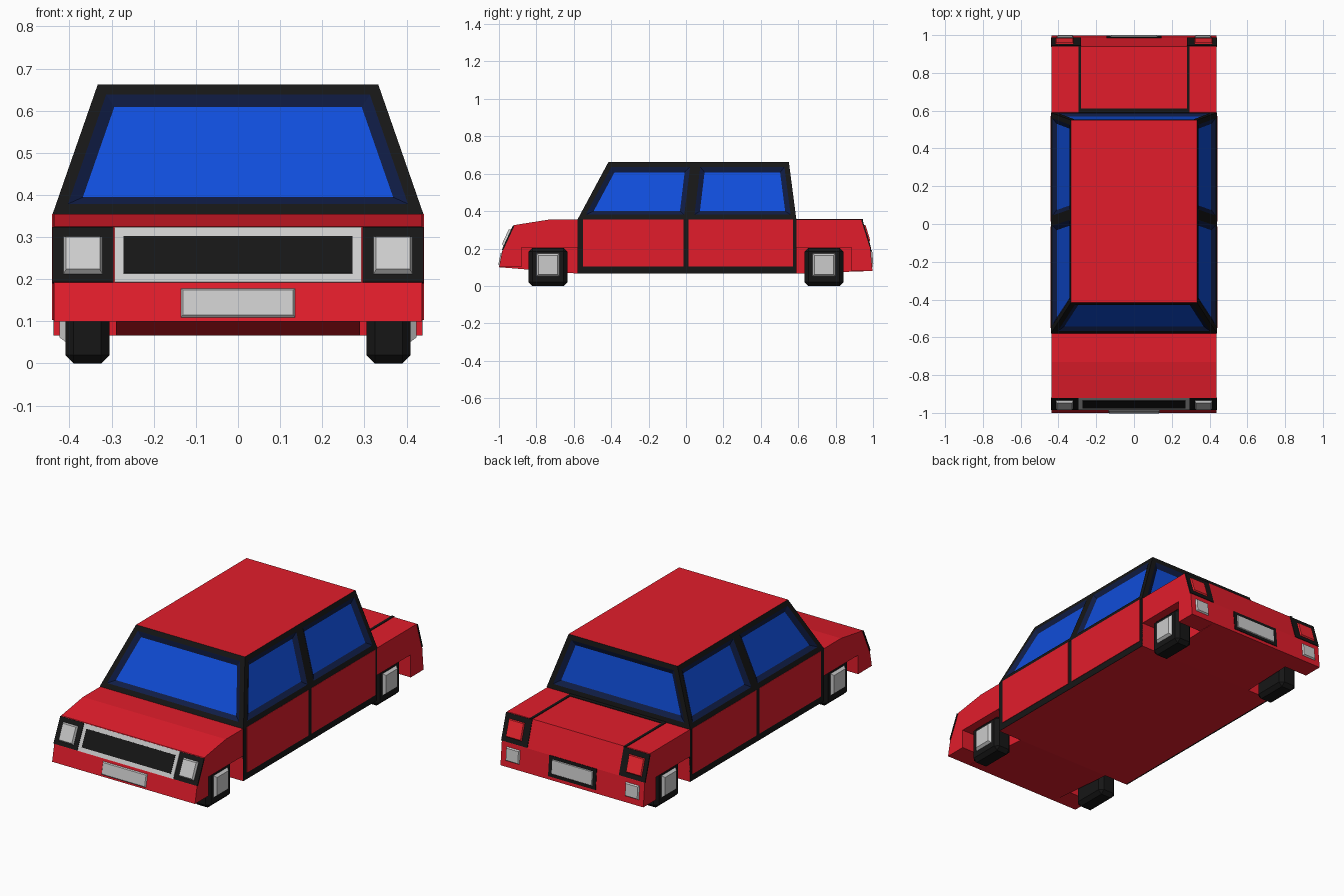
import bpy, bmesh
from mathutils import Vector

if "Cube" in bpy.data.objects:
    bpy.data.objects.remove(bpy.data.objects["Cube"])


def material(name, rgb):
    m = bpy.data.materials.new(name)
    m.diffuse_color = (*rgb, 1)
    m.use_nodes = True
    m.node_tree.nodes["Principled BSDF"].inputs["Base Color"].default_value = m.diffuse_color
    return m


RED = material("red_paint", (0.76, 0.012, 0.024))
BLACK = material("black_trim", (0.008, 0.008, 0.008))
BLUE = material("blue_glass", (0.005, 0.075, 0.70))
NAVY = material("dark_glass_edge", (0.005, 0.012, 0.06))
LAMP = material("red_lamp", (0.9, 0.02, 0.03))


def finish(name, bm, *mats):
    bmesh.ops.recalc_face_normals(bm, faces=bm.faces)
    me = bpy.data.meshes.new(name)
    bm.to_mesh(me)
    bm.free()
    ob = bpy.data.objects.new(name, me)
    bpy.context.collection.objects.link(ob)
    for m in mats:
        if m:
            me.materials.append(m)
    return ob


def prism(bm, bottom, top):
    """Solid between two matching rings of points."""
    a = [bm.verts.new(p) for p in bottom]
    b = [bm.verts.new(p) for p in top]
    n = len(a)
    bm.faces.new(a[::-1])
    bm.faces.new(b)
    for i in range(n):
        j = (i + 1) % n
        bm.faces.new((a[i], a[j], b[j], b[i]))


def extrude_x(name, profile, x0, x1, mat):
    bm = bmesh.new()
    prism(bm, [(x0, y, z) for y, z in profile], [(x1, y, z) for y, z in profile])
    return finish(name, bm, mat)


def box(name, lo, hi, mat):
    rect = [(lo[1], lo[2]), (hi[1], lo[2]), (hi[1], hi[2]), (lo[1], hi[2])]
    return extrude_x(name, rect, lo[0], hi[0], mat)


def plate(name, low, high, xs, zs, lift, edge, mat):
    """Chamfered plate lying on the sloped face through low and high (y, z)."""
    d = Vector((0, high[0] - low[0], high[1] - low[1]))
    up = d.normalized()
    out = Vector((0, -up.z, up.y)) if low[0] < 0 else Vector((0, up.z, -up.y))

    def corner(x, z, off):
        p = Vector((x, low[0], low[1])) + d * ((z - low[1]) / d.z)
        return p + out * off

    def ring(e, off):
        (a, b), (c, f) = xs, zs
        return [corner(x, z, off) for x, z in
                ((a + e, c + e), (b - e, c + e), (b - e, f - e), (a + e, f - e))]

    bm = bmesh.new()
    prism(bm, ring(0, -0.004), ring(edge, lift))
    return finish(name, bm, mat)


# Body: full profile in the middle, side slabs with wheel wells
FRONT = [(-1, 0.10), (-0.982, 0.19), (-0.92, 0.325), (-0.73, 0.355)]
REAR = [(0.94, 0.355), (0.985, 0.21), (0.997, 0.08)]
SILL = [(0.59, 0.066), (-0.58, 0.066)]
WELL_R = [(0.885, 0.08), (0.885, 0.205), (0.59, 0.205)]
WELL_F = [(-0.58, 0.205), (-0.88, 0.205), (-0.88, 0.10)]
extrude_x("body_core", FRONT + REAR + SILL, -0.29, 0.29, RED)
for s in (-1, 1):
    extrude_x("body_side", FRONT + REAR + WELL_R + SILL + WELL_F, s * 0.29, s * 0.437, RED)

# Cabin: tapered frame, recessed windows, red roof
Z0, Z1 = 0.355, 0.662
base = [(-0.44, -0.58), (0.44, -0.58), (0.44, 0.015), (0.44, 0.59), (-0.44, 0.59), (-0.44, 0.015)]
roof = [(-0.333, -0.415), (0.333, -0.415), (0.333, 0.052), (0.333, 0.55), (-0.333, 0.55), (-0.333, 0.052)]
bm = bmesh.new()
prism(bm, [(x, y, Z0) for x, y in base], [(x, y, Z1) for x, y in roof])
bmesh.ops.recalc_face_normals(bm, faces=bm.faces)
panes = [f for f in bm.faces if abs(f.normal.z) < 0.9]
for f in bm.faces:
    f.material_index = 1 if f.normal.z > 0.9 else 0
bmesh.ops.inset_individual(bm, faces=panes, thickness=0.027, use_even_offset=True)
rim = bmesh.ops.inset_individual(bm, faces=panes, thickness=0.026, depth=-0.015, use_even_offset=True)
for f in rim["faces"]:
    f.material_index = 2
for f in panes:
    f.material_index = 3
finish("cabin", bm, BLACK, RED, NAVY, BLUE)

# Doors on black side trim
for s in (-1, 1):
    box("door_trim", (s * 0.43, -0.58, 0.066), (s * 0.4385, 0.59, 0.357), BLACK)
    box("front_door", (s * 0.43, -0.55, 0.103), (s * 0.441, -0.014, 0.355), RED)
    box("rear_door", (s * 0.43, 0.014, 0.103), (s * 0.441, 0.572, 0.355), RED)

# Wheels with square hubs
for s in (-1, 1):
    for y in (-0.738, 0.738):
        w = box("wheel", (s * 0.305, y - 0.104, 0), (s * 0.41, y + 0.104, 0.204), BLACK)
        b = w.modifiers.new("chamfer", "BEVEL")
        b.width, b.segments = 0.02, 1
        bm = bmesh.new()
        rings = [[(s * x, y + i * h, 0.112 + k * h) for i, k in ((-1, -1), (1, -1), (1, 1), (-1, 1))]
                 for x, h in ((0.40, 0.068), (0.424, 0.05))]
        prism(bm, *rings)
        finish("hub", bm, None)

# Front: grille, headlights, number plate
face = FRONT[1:3]
plate("grille_frame", *face, (-0.293, 0.293), (0.192, 0.322), 0.004, 0, None)
plate("grille", *face, (-0.272, 0.272), (0.212, 0.30), 0.006, 0, BLACK)
plate("front_plate", *FRONT[:2], (-0.139, 0.139), (0.106, 0.181), 0.006, 0.008, None)

# Rear: tail panel plate
tail_low, tail_high = REAR[1], REAR[0]
bump_low, bump_high = REAR[2], REAR[1]
plate("rear_plate_frame", bump_low, bump_high, (-0.145, 0.145), (0.098, 0.21), 0.003, 0, BLACK)
plate("rear_plate", bump_low, bump_high, (-0.13, 0.13), (0.11, 0.198), 0.007, 0.008, None)

# Paired lamps and boot seams
for s in (-1, 1):
    def span(a, b):
        return tuple(sorted((s * a, s * b)))
    plate("headlight_surround", *face, span(0.295, 0.44), (0.192, 0.322), 0.004, 0, BLACK)
    plate("headlight", *face, span(0.318, 0.418), (0.207, 0.304), 0.016, 0.01, None)
    plate("tail_light_surround", tail_low, tail_high, span(0.28, 0.44), (0.212, 0.352), 0.003, 0, BLACK)
    plate("tail_light", tail_low, tail_high, span(0.315, 0.42), (0.232, 0.33), 0.01, 0.008, LAMP)
    plate("reverse_light", bump_low, bump_high, span(0.32, 0.41), (0.11, 0.19), 0.008, 0.008, None)
    box("boot_seam", (s * 0.28, 0.59, 0.35), (s * 0.295, 0.945, 0.358), BLACK)
box("boot_hinge_seam", (-0.295, 0.588, 0.35), (0.295, 0.612, 0.358), BLACK)
